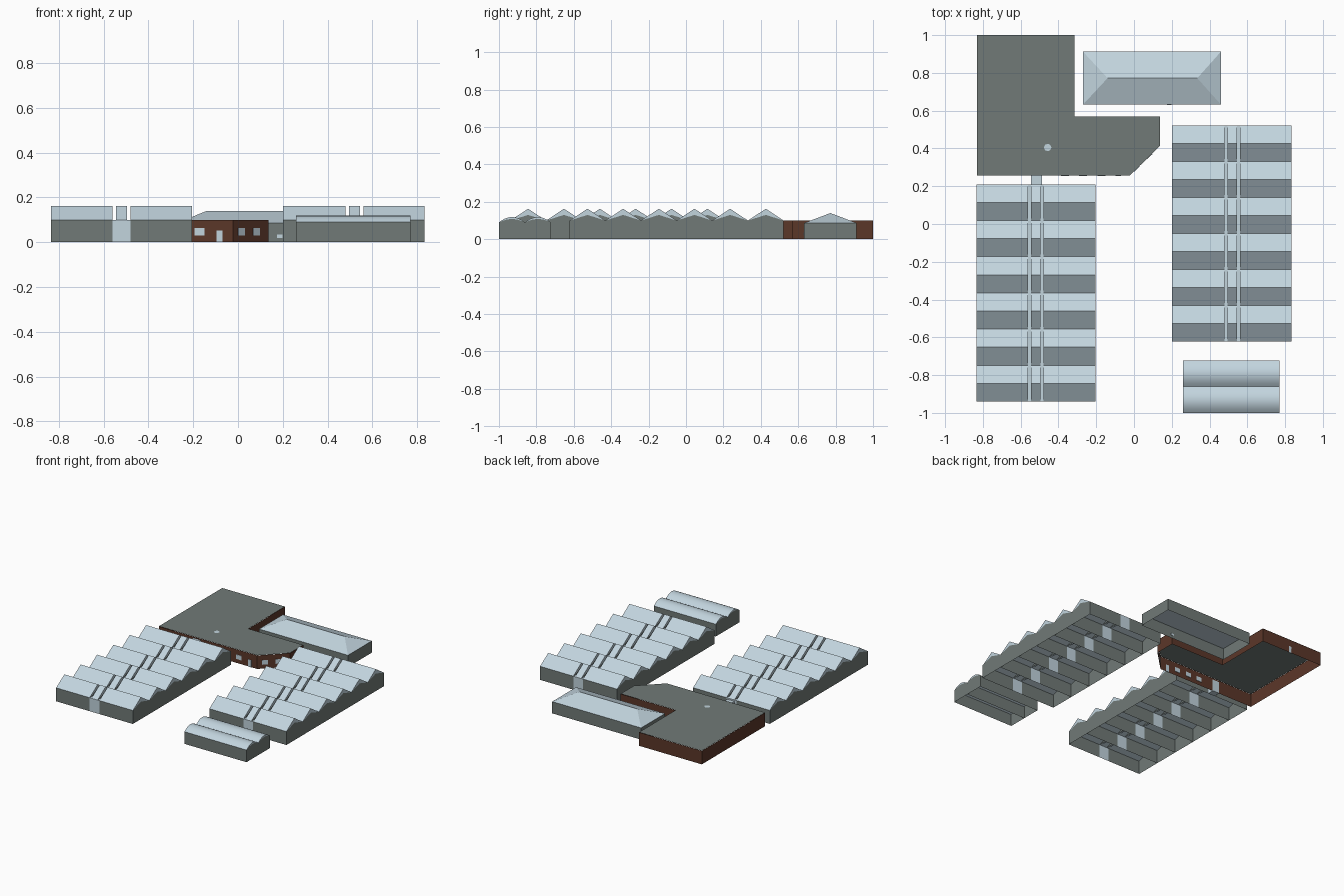
import bpy, bmesh, math

if "Cube" in bpy.data.objects:
    bpy.data.objects.remove(bpy.data.objects["Cube"])

def mat(name, c):
    m = bpy.data.materials.new(name)
    m.diffuse_color = (*c, 1)
    m.use_nodes = True
    m.node_tree.nodes["Principled BSDF"].inputs["Base Color"].default_value = m.diffuse_color
    return m

GREY = mat("grey_wall", (0.165, 0.195, 0.185))
GLASS = mat("pale_glass", (0.54, 0.66, 0.73))
BRICK = mat("brown_brick", (0.105, 0.038, 0.022))


def sheet(name, polys, m, smooth=False):
    """Object from a list of polygons."""
    bm = bmesh.new()
    for p in polys:
        bm.faces.new([bm.verts.new(v) for v in p])
    bmesh.ops.remove_doubles(bm, verts=bm.verts, dist=1e-5)
    bmesh.ops.recalc_face_normals(bm, faces=bm.faces)
    me = bpy.data.meshes.new(name)
    bm.to_mesh(me)
    bm.free()
    me.materials.append(m)
    ob = bpy.data.objects.new(name, me)
    bpy.context.collection.objects.link(ob)
    if smooth:
        me.shade_smooth()
        me.set_sharp_from_angle(angle=math.radians(30))
    return ob


def prism_x(profile, x0, x1):
    """Closed prism faces: (y, z) profile swept along x."""
    a = [(x0, y, z) for y, z in profile]
    b = [(x1, y, z) for y, z in profile]
    n = len(a)
    return [a, b] + [[a[i], a[(i + 1) % n], b[(i + 1) % n], b[i]] for i in range(n)]


def wall_x(y, x0, x1, h):
    return [(x0, y, 0), (x1, y, 0), (x1, y, h), (x0, y, h)]


def box(name, x0, x1, y0, y1, z0, z1, m):
    return sheet(name, prism_x([(y0, z0), (y1, z0), (y1, z1), (y0, z1)], x0, x1), m)


def outline_walls(pts, h):
    return [[(*p, 0), (*q, 0), (*q, h), (*p, h)] for p, q in zip(pts, pts[1:] + pts[:1])]


# ---------- ridge-and-furrow greenhouses ----------
def greenhouse(tag, x0, x1, y0, y1, cx, bays=6, eave=0.10, low=0.13, top=0.163):
    w = (y1 - y0) / bays
    segs = [(x0, cx - 0.04), (cx - 0.025, cx + 0.025), (cx + 0.04, x1)]
    walls, roofs, doors, strips = [], [], [], []
    for i in range(bays):
        ya, yb = y0 + i * w, y0 + (i + 1) * w
        ym = (ya + yb) / 2
        for x in (x0, x1):
            walls.append([(x, ya, 0), (x, yb, 0), (x, yb, eave), (x, ym, low), (x, ya, eave)])
        for n, (a, b) in enumerate(segs):
            roofs += prism_x([(ya, eave), (ym, top), (yb, eave), (ym, low)], a, b)
            for x in (a, b):
                if x not in (x0, x1):
                    walls.append([(x, ya, eave), (x, yb, eave), (x, ym, low)])
        # flat glass gutters beside the central walkway
        for s in (-1, 1):
            a, b = cx + s * 0.025, cx + s * 0.04
            strips.append([(a, ya, eave), (b, ya, eave), (b, yb, eave), (a, yb, eave)])
    for i in range(bays + 1):
        y = y0 + i * w
        walls += [wall_x(y, x0, cx - 0.04, eave), wall_x(y, cx + 0.04, x1, eave)]
        doors.append(wall_x(y, cx - 0.04, cx + 0.04, eave))
    sheet(tag + "_walls", walls, GREY)
    sheet(tag + "_roof", roofs, GLASS)
    sheet(tag + "_walkway_doors", doors, GLASS)
    sheet(tag + "_walkway_gutters", strips, GLASS)


greenhouse("left_greenhouse", -0.835, -0.205, -0.94, 0.21, -0.52)
greenhouse("right_greenhouse", 0.20, 0.833, -0.622, 0.522, 0.52)

# ---------- small arched greenhouse ----------
X0, X1, Y0, Y1, E = 0.26, 0.77, -1.0, -0.722, 0.09
walls, roofs = [], []
w = (Y1 - Y0) / 2
for i in range(2):
    ya = Y0 + i * w
    arc = lambda h: [(ya + w * k / 8, E + h * (1 - (k / 4 - 1) ** 2)) for k in range(9)]
    outer, inner = arc(0.029), arc(0.018)
    roofs += prism_x(outer + inner[1:-1][::-1], X0, X1)
    for x in (X0, X1):
        walls.append([(x, ya + w, 0), (x, ya, 0)] + [(x, y, z) for y, z in inner])
for i in range(3):
    walls.append(wall_x(Y0 + i * w, X0, X1, E))
sheet("arched_greenhouse_walls", walls, GREY)
sheet("arched_greenhouse_roof", roofs, GLASS, smooth=True)

# ---------- hip-roofed glasshouse ----------
rect = [(-0.27, 0.632), (0.46, 0.632), (0.46, 0.912), (-0.27, 0.912)]
H = 0.087
a, b, c, d = [(*p, H) for p in rect]
r0, r1 = (-0.14, 0.772, 0.14), (0.335, 0.772, 0.14)
sheet("hip_house_walls", outline_walls(rect, H), GREY)
sheet("hip_house_roof", [[a, b, r1, r0], [b, c, r1], [c, d, r0, r1], [d, a, r0], [a, b, c, d]], GLASS)
box("hip_house_vent", 0.175, 0.198, 0.629, 0.635, 0.02, 0.035, GLASS)

# ---------- L-shaped brick building ----------
plan = [(-0.83, 0.257), (-0.022, 0.257), (0.137, 0.413), (0.137, 0.57),
        (-0.315, 0.57), (-0.315, 1.0), (-0.83, 1.0)]
sheet("brick_walls", outline_walls(plan, 0.10), BRICK)
sheet("flat_roof", [[(*p, 0.101) for p in plan]], GREY)
T = 0.003
for i, x in enumerate((-0.172, -0.27, -0.365)):
    box(f"front_window_{i}", x - 0.022, x + 0.022, 0.257 - T, 0.257 + T, 0.03, 0.063, GLASS)
box("front_door", -0.097, -0.07, 0.257 - T, 0.257 + T, 0, 0.053, GLASS)
box("link_door", -0.545, -0.49, 0.257 - T, 0.257 + T, 0, 0.07, GLASS)
box("back_door", -0.575, -0.548, 1.0 - 2 * T, 1.0, 0, 0.05, GLASS)
# windows on the chamfered corner
ang = math.atan2(0.156, 0.159)
for i, t in enumerate((0.23, 0.65)):
    o = box(f"corner_window_{i}", -0.02, 0.02, -T, T, 0.03, 0.063, GLASS)
    o.location = (-0.022 + 0.159 * t, 0.257 + 0.156 * t, 0)
    o.rotation_euler.z = ang
# skylight on the flat roof
sheet("roof_skylight", [[(-0.457 + 0.02 * math.cos(k * math.tau / 8), 0.405 + 0.02 * math.sin(k * math.tau / 8), 0.1025)
                         for k in range(8)]], GLASS)
# glazed link to the left greenhouse
box("link_corridor", -0.545, -0.488, 0.21, 0.257, 0, 0.09, GLASS)
